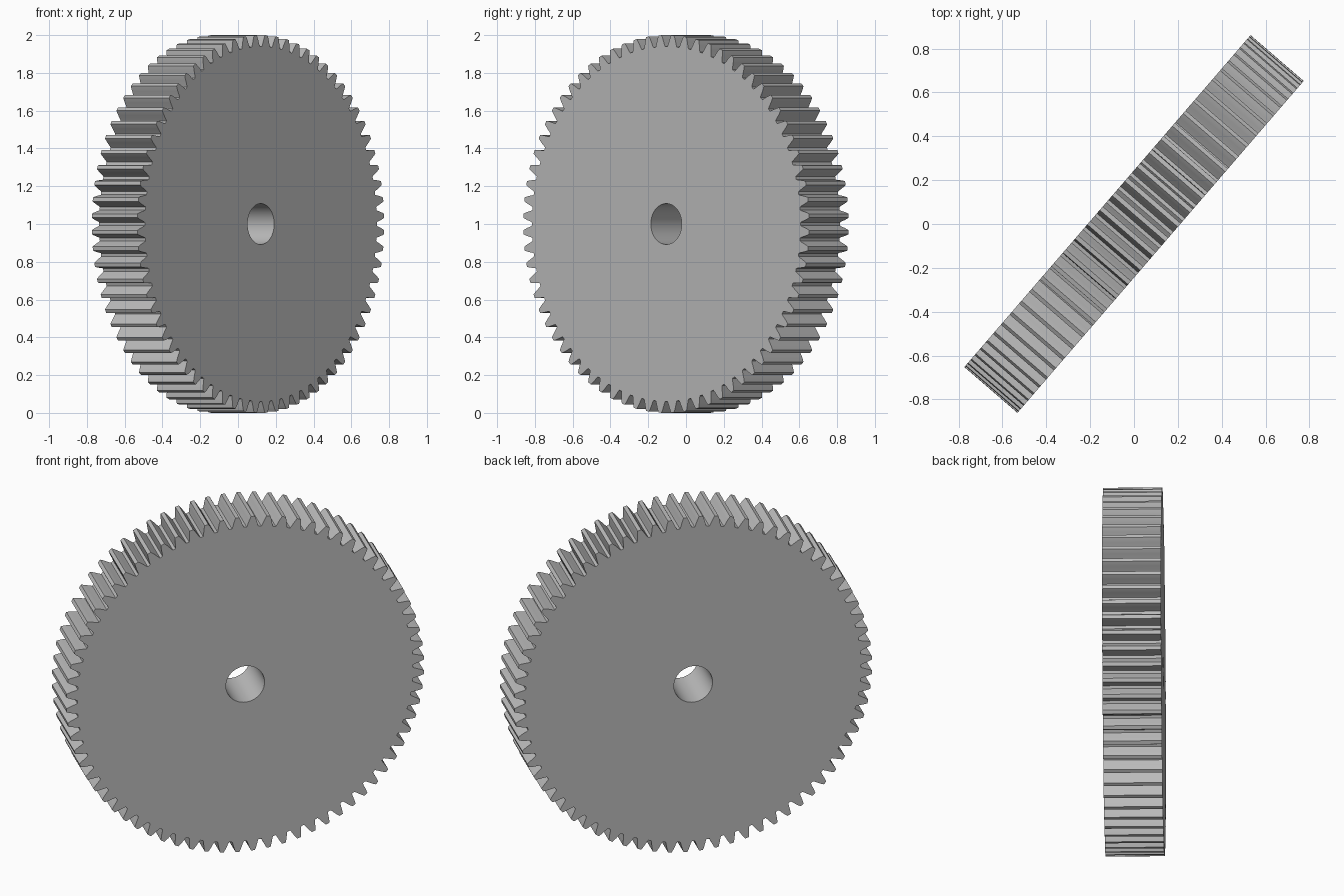
import bpy
import bmesh
import math
from mathutils import Matrix, Vector

# Remove the default object
cube = bpy.data.objects.get("Cube")
if cube:
    bpy.data.objects.remove(cube, do_unlink=True)

TEETH = 72
MODULE = 2 / (TEETH + 2)
PITCH_R = 1 - MODULE
ROOT_R = PITCH_R - 1.25 * MODULE
BORE_R = 0.108
HALF_WIDTH = 0.16
AXIS = Vector((0.757, -0.653, 0)).normalized()

# Half a tooth, root to tip: (radius, half width as a share of the tooth pitch)
flank = [(ROOT_R, 0.40), (ROOT_R + 0.01, 0.345), (PITCH_R, 0.25),
         (PITCH_R + 0.5 * MODULE, 0.19), (1.0, 0.12)]
tooth = [(r, -s) for r, s in flank] + [(r, s) for r, s in reversed(flank)]


def polar(r, a):
    return (r * math.cos(a), r * math.sin(a), -HALF_WIDTH)


def loop(bm, points):
    verts = [bm.verts.new(p) for p in points]
    return [bm.edges.new((v, verts[i - 1])) for i, v in enumerate(verts)]


# Toothed outline with a round bore, filled and extruded
bm = bmesh.new()
step = 2 * math.pi / TEETH
outline = [polar(r, (i + 0.5 + s) * step) for i in range(TEETH) for r, s in tooth]
bore = [polar(BORE_R, 2 * math.pi * i / 64) for i in range(64)]
edges = loop(bm, outline) + loop(bm, bore)
bmesh.ops.triangle_fill(bm, edges=edges, use_beauty=True, use_dissolve=False)
result = bmesh.ops.extrude_face_region(bm, geom=bm.faces[:], use_keep_orig=True)
top = [g for g in result["geom"] if isinstance(g, bmesh.types.BMVert)]
bmesh.ops.translate(bm, verts=top, vec=(0, 0, 2 * HALF_WIDTH))
bmesh.ops.recalc_face_normals(bm, faces=bm.faces[:])

# Stand the gear upright on its rim with the shaft axis horizontal
up = Vector((0, 0, 1))
turn = Matrix((up, AXIS.cross(up), AXIS)).transposed().to_4x4()
bm.transform(Matrix.Translation((0, 0, 1)) @ turn)

mesh = bpy.data.meshes.new("spur_gear")
bm.to_mesh(mesh)
bm.free()
gear = bpy.data.objects.new("spur_gear", mesh)
bpy.context.collection.objects.link(gear)

# Plain grey metal
grey = bpy.data.materials.new("grey_metal")
grey.use_nodes = True
colour = (0.5, 0.5, 0.5, 1)
grey.diffuse_color = colour
grey.node_tree.nodes["Principled BSDF"].inputs["Base Color"].default_value = colour
mesh.materials.append(grey)

# Smooth bore and flanks, crisp edges
bpy.ops.object.select_all(action="DESELECT")
gear.select_set(True)
bpy.context.view_layer.objects.active = gear
bpy.ops.object.shade_smooth_by_angle(angle=math.radians(15))
